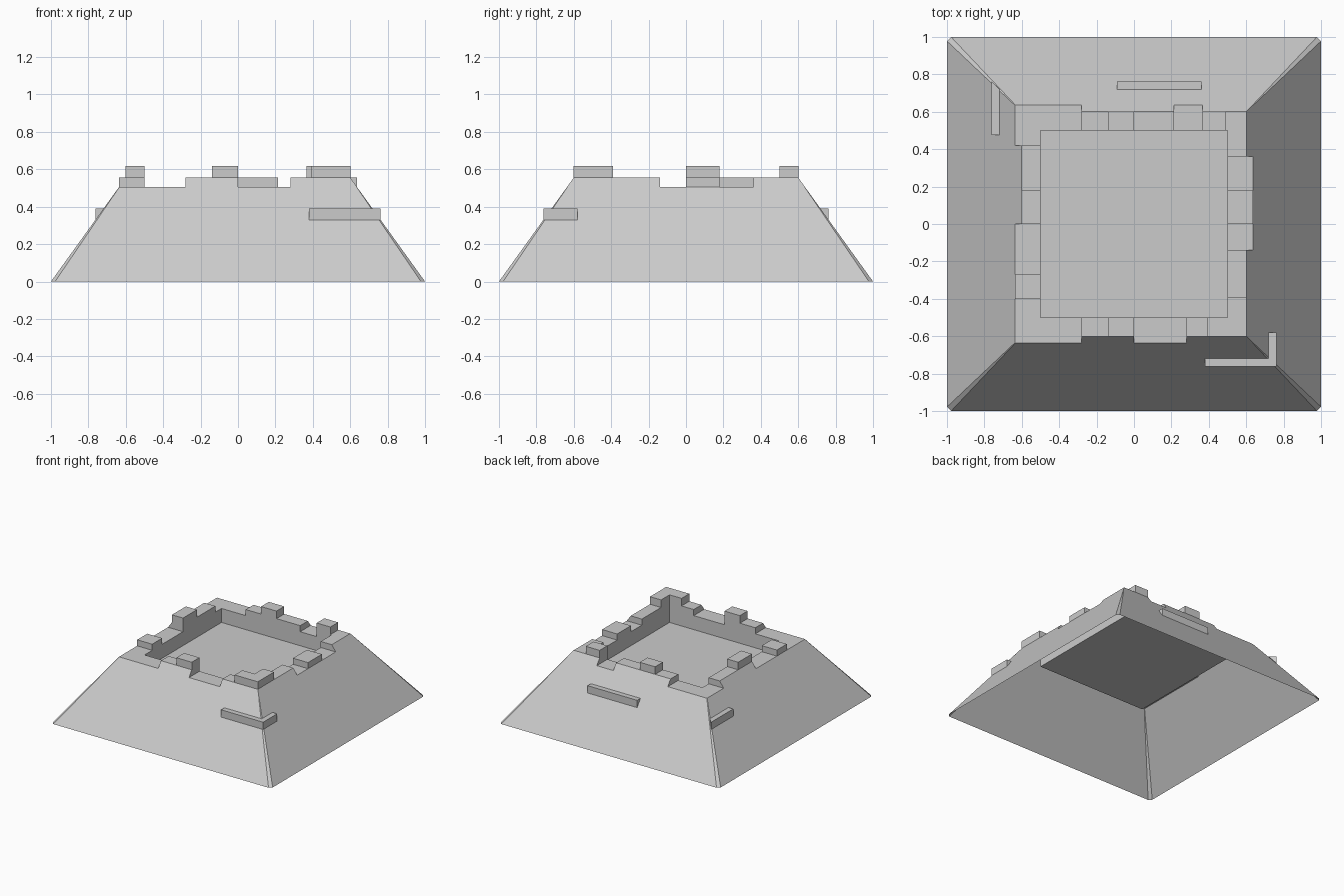
import bpy, bmesh
from mathutils import Vector

if "Cube" in bpy.data.objects:
    bpy.data.objects.remove(bpy.data.objects["Cube"])

INNER, FLOOR, LOW, HIGH, TOP = 0.5, 0.39, 0.505, 0.555, 0.617
END = 9  # a segment end running into the mitred corner


def slope(z):
    return 1 - 0.72 * z


# (along, outward, up) -> world, per side
SIDES = {
    "front": lambda t, r, z: Vector((t, -r, z)),
    "right": lambda t, r, z: Vector((r, t, z)),
    "back": lambda t, r, z: Vector((t, r, z)),
    "left": lambda t, r, z: Vector((-r, t, z)),
}


def face(bm, pts, hint):
    f = bm.faces.new([bm.verts.new(p) for p in pts])
    f.normal_update()
    if f.normal.dot(hint) < 0:
        f.normal_flip()


def finish(bm, name):
    bmesh.ops.remove_doubles(bm, verts=bm.verts, dist=1e-5)
    me = bpy.data.meshes.new(name)
    bm.to_mesh(me)
    bm.free()
    bpy.context.collection.objects.link(bpy.data.objects.new(name, me))


def at(side, t, p):
    r, z = p
    return SIDES[side](max(-r, min(r, t)), r, z)


def strip(bm, side, a, b, section, hints):
    """Sweep a section of (outward, up) points from a to b along one side."""
    for p, q, h in zip(section, section[1:], hints):
        face(bm, [at(side, a, p), at(side, b, p), at(side, b, q), at(side, a, q)],
             SIDES[side](0, *h))


def cap(bm, side, a, b, section):
    for t, d in ((a, -1), (b, 1)):
        face(bm, [at(side, t, p) for p in section], SIDES[side](d, 0, 0))


# sloping outer skirt with slightly chamfered corners, open underneath
bm = bmesh.new()
c, R = 0.022, slope(LOW)
names = ["front", "right", "back", "left"]
for s in names:
    f = SIDES[s]
    face(bm, [f(-1 + c, 1, 0), f(1 - c, 1, 0), f(R - .002, R, LOW), f(-R + .002, R, LOW)], f(0, 1, 0))
for sx in (-1, 1):
    for sy in (-1, 1):
        face(bm, [Vector((sx * x, sy * y, z)) for x, y, z in
                  ((1 - c, 1, 0), (1, 1 - c, 0), (R, R - .002, LOW), (R - .002, R, LOW))],
             Vector((sx, sy, 0)))
finish(bm, "sloped_skirt")

# sunken floor
bm = bmesh.new()
i = INNER
face(bm, [Vector((x, y, FLOOR)) for x, y in ((-i, -i), (i, -i), (i, i), (-i, i))], Vector((0, 0, 1)))
finish(bm, "courtyard_floor")

# broken rim: alternating low and high wall stretches
RIM = {
    "front": [(-END, -.28, 0), (-.28, 0, 1), (0, .28, 0), (.28, END, 1)],
    "right": [(-END, -.14, 1), (-.14, .36, 0), (.36, END, 1)],
    "back": [(-END, -.28, 0), (-.28, .215, 1), (.215, .365, 0), (.365, END, 1)],
    "left": [(-END, 0, 0), (0, .42, 1), (.42, END, 0)],
}
bm = bmesh.new()
for s, parts in RIM.items():
    for a, b, high in parts:
        z = HIGH if high else LOW
        sec = [(INNER, FLOOR), (INNER, z), (slope(z), z)]
        if high:
            sec.append((slope(LOW), LOW))
        strip(bm, s, a, b, sec, [(-1, 0), (0, 1), (1, 0)])
        if high:
            for t, d in ((a, -1), (b, 1)):
                if abs(t) != END:
                    face(bm, [at(s, t, p) for p in
                              ((INNER, LOW), (INNER, z), (slope(z), z), (slope(LOW), LOW))],
                         SIDES[s](d, 0, 0))
finish(bm, "broken_rim")


# loose blocks standing on the rim
def block(name, pieces):
    bm = bmesh.new()
    for s, a, b, z0, z1 in pieces:
        r = slope(z0)
        sec = [(INNER, z0), (INNER, z1), (r, z1), (r, z0)]
        strip(bm, s, a, b, sec, [(-1, 0), (0, 1), (1, 0)])
        for t, d in ((a, -1), (b, 1)):
            if abs(t) != END:
                face(bm, [at(s, t, p) for p in sec], SIDES[s](d, 0, 0))
    finish(bm, name)


block("front_block", [("front", -.14, 0, HIGH, TOP)])
block("corner_block", [("front", .39, END, HIGH, TOP), ("right", -END, -.39, HIGH, TOP)])
block("right_block", [("right", 0, .18, LOW, HIGH)])
block("back_block_middle", [("back", -.14, 0, HIGH, TOP)])
block("back_block_side", [("back", .365, .49, HIGH, TOP)])
block("left_block_tall", [("left", 0, .18, HIGH, TOP)])
block("left_block_low", [("left", -.4, -.27, LOW, HIGH)])


# ledge stones sticking out of the slopes
def ledge(name, side, a, b):
    bm = bmesh.new()
    sec = [(slope(.33), .33), (slope(.33), .39), (slope(.39), .39)]
    strip(bm, side, a, b, sec, [(1, 0), (0, 1)])
    cap(bm, side, a, b, sec)
    finish(bm, name)


ledge("ledge_front", "front", .38, END)
ledge("ledge_right", "right", -END, -.58)
ledge("ledge_back", "back", -.09, .36)
ledge("ledge_left", "left", .475, END)
